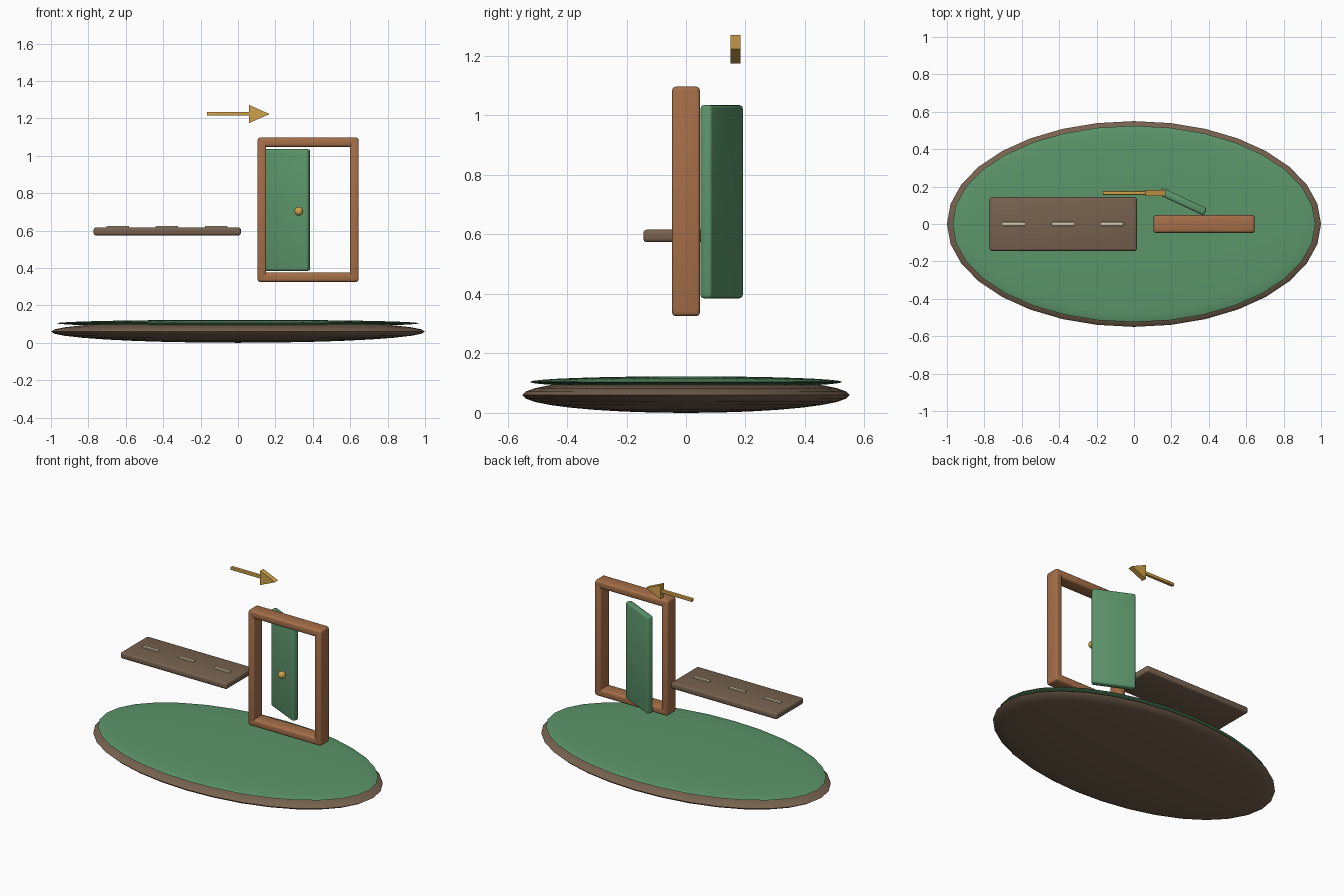
import bpy, bmesh, math

if "Cube" in bpy.data.objects:
    bpy.data.objects.remove(bpy.data.objects["Cube"])


def material(name, srgb):
    m = bpy.data.materials.new(name)
    m.diffuse_color = [(c / 255) ** 2.2 for c in srgb] + [1]
    m.use_nodes = True
    m.node_tree.nodes["Principled BSDF"].inputs["Base Color"].default_value = m.diffuse_color
    return m


earth = material("earth", (118, 98, 80))
green = material("green", (92, 148, 106))
wood = material("wood", (164, 110, 74))
light_wood = material("light_wood", (186, 138, 98))
gold = material("gold", (206, 160, 76))
cream = material("cream", (214, 200, 168))


def finish(ob, name, mat, angle=40):
    ob.name = name
    ob.data.materials.append(mat)
    bpy.ops.object.shade_smooth_by_angle(angle=math.radians(angle))
    return ob


def box(name, center, size, mat, bevel=0.0, rot_z=0.0):
    bpy.ops.mesh.primitive_cube_add(size=1, location=center)
    ob = bpy.context.object
    ob.scale = size
    bpy.ops.object.transform_apply(location=False, rotation=False, scale=True)
    ob.rotation_euler.z = rot_z
    if bevel:
        bm = bmesh.new()
        bm.from_mesh(ob.data)
        bmesh.ops.bevel(bm, geom=bm.edges[:], offset=bevel, segments=3,
                        profile=0.5, affect='EDGES', clamp_overlap=True)
        bm.to_mesh(ob.data)
        bm.free()
    return finish(ob, name, mat)


def ellipsoid(name, center, radii, mat, segments=32, rings=16):
    bpy.ops.mesh.primitive_uv_sphere_add(segments=segments, ring_count=rings,
                                         radius=1, location=center)
    ob = bpy.context.object
    ob.scale = radii
    bpy.ops.object.transform_apply(location=False, rotation=False, scale=True)
    return finish(ob, name, mat, 60)


# Floating island: two flattened ellipsoids
ellipsoid("island_earth", (0, 0, 0.06), (1.0, 0.55, 0.06), earth)
ellipsoid("island_grass", (0, 0, 0.104), (0.97, 0.525, 0.019), green)

# Road slab with lane dashes
box("road", (-0.378, 0, 0.595), (0.787, 0.287, 0.042), earth, 0.012)
for i in range(3):
    box(f"road_dash_{i + 1}", (-0.643 + 0.263 * i, 0, 0.616),
        (0.12, 0.02, 0.015), cream, 0.002)

# Door frame: two posts and two rails
for name, x in (("left_post", 0.128), ("right_post", 0.622)):
    box(name, (x, 0, 0.71), (0.046, 0.094, 0.75), wood, 0.01)
for name, z in (("bottom_rail", 0.35), ("top_rail", 1.072)):
    box(name, (0.375, 0, z), (0.54, 0.094, 0.05), wood, 0.014)

# Door leaf standing ajar, and its knob
box("door", (0.261, 0.12, 0.71), (0.265, 0.042, 0.65), green, 0.012,
    math.radians(-25))
ellipsoid("door_knob", (0.325, 0, 0.703), (0.024, 0.024, 0.024), gold, 24, 12)

# Arrow: shaft and triangular head
box("arrow_shaft", (-0.05, 0.166, 1.224), (0.232, 0.02, 0.02), gold, 0.003)
bm = bmesh.new()
tri = [bm.verts.new((x, 0.149, z)) for x, z in
       ((0.06, 1.175), (0.168, 1.223), (0.06, 1.271))]
face = bm.faces.new(tri)
ext = bmesh.ops.extrude_face_region(bm, geom=[face])
bmesh.ops.translate(bm, vec=(0, 0.034, 0),
                    verts=[v for v in ext["geom"] if isinstance(v, bmesh.types.BMVert)])
bmesh.ops.recalc_face_normals(bm, faces=bm.faces[:])
mesh = bpy.data.meshes.new("arrow_head")
bm.to_mesh(mesh)
bm.free()
head = bpy.data.objects.new("arrow_head", mesh)
bpy.context.collection.objects.link(head)
head.data.materials.append(gold)
